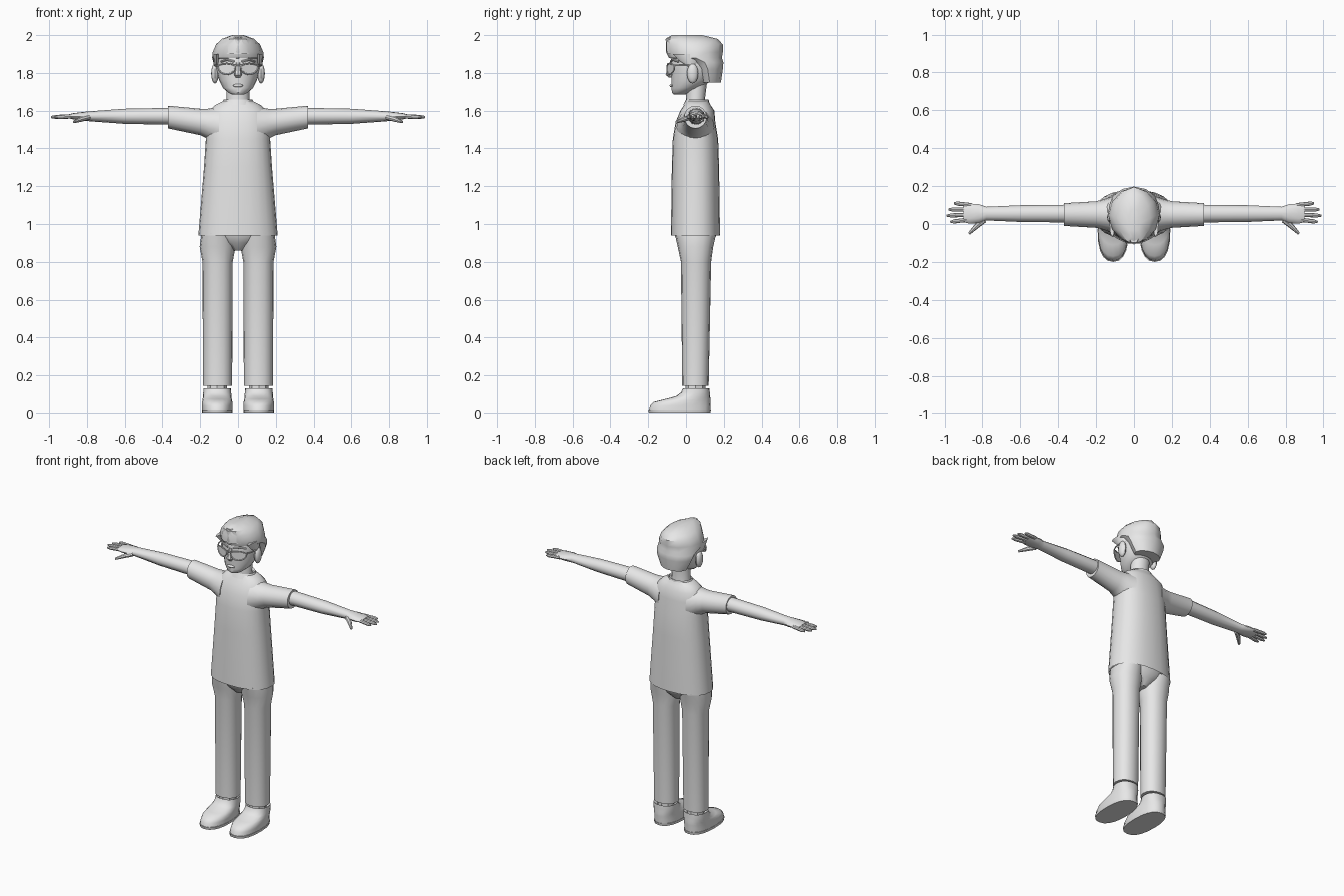
import bpy, bmesh
from math import cos, sin, pi, radians, copysign
from mathutils import Vector

if "Cube" in bpy.data.objects:
    bpy.data.objects.remove(bpy.data.objects["Cube"])

tone = (.8, .8, .8, 1)
grey = bpy.data.materials.new("plain_grey")
grey.use_nodes = True
grey.diffuse_color = tone
grey.node_tree.nodes["Principled BSDF"].inputs["Base Color"].default_value = tone


def finish(name, bm, mirror):
    """Turn the bmesh into a smooth-shaded object, mirrored across x when paired."""
    bmesh.ops.recalc_face_normals(bm, faces=bm.faces)
    mesh = bpy.data.meshes.new(name)
    bm.to_mesh(mesh)
    bm.free()
    mesh.shade_smooth()
    mesh.set_sharp_from_angle(angle=radians(40))
    mesh.materials.append(grey)
    obj = bpy.data.objects.new(name, mesh)
    bpy.context.collection.objects.link(obj)
    if mirror:
        obj.modifiers.new("Mirror", "MIRROR").use_mirror_merge = False


def loft(name, rings, side=0, along_x=False, sides=16, power=2, mirror=False,
         open_start=False, open_end=False):
    """Skin rounded rings: upright (z, y, radius x, radius y) at x = side,
    or lying along x (x, z, radius y, radius z) at y = side."""
    bm = bmesh.new()
    loops = []
    for position, centre, radius_a, radius_b in rings:
        loop = []
        for i in range(sides):
            angle = 2 * pi * i / sides
            c, s = cos(angle), sin(angle)
            a = side + radius_a * copysign(abs(c) ** (2 / power), c)
            b = centre + radius_b * copysign(abs(s) ** (2 / power), s)
            point = (position, a, b) if along_x else (a, b, position)
            loop.append(bm.verts.new(point))
        loops.append(loop)
    for lower, upper in zip(loops, loops[1:]):
        for i in range(sides):
            bm.faces.new((lower[i - 1], lower[i], upper[i], upper[i - 1]))
    if not open_start:
        bm.faces.new(loops[0])
    if not open_end:
        bm.faces.new(loops[-1])
    finish(name, bm, mirror)


def rod(name, points, radius=.004, tip_scale=1, cyclic=False, mirror=False):
    """Round bar through the points, its last point scaled for a tapered tip."""
    curve = bpy.data.curves.new(name, "CURVE")
    curve.dimensions = "3D"
    curve.bevel_depth = radius
    curve.bevel_resolution = 2
    curve.use_fill_caps = True
    spline = curve.splines.new("POLY")
    spline.points.add(len(points) - 1)
    for target, location in zip(spline.points, points):
        target.co = (*location, 1)
    spline.points[-1].radius = tip_scale
    spline.use_cyclic_u = cyclic
    path = bpy.data.objects.new(name + "_path", curve)
    bm = bmesh.new()
    bm.from_mesh(bpy.data.meshes.new_from_object(path))
    bpy.data.objects.remove(path)
    finish(name, bm, mirror)


def ball(name, centre, size, mirror=False):
    bm = bmesh.new()
    bmesh.ops.create_uvsphere(bm, u_segments=12, v_segments=8, radius=1)
    bmesh.ops.scale(bm, vec=size, verts=bm.verts)
    bmesh.ops.translate(bm, vec=centre, verts=bm.verts)
    finish(name, bm, mirror)


# Shirt: long flared body, short sleeves and a rolled neckline
loft("shirt", [(.94, .05, .21, .13), (1.3, .05, .18, .125), (1.45, .05, .17, .12),
               (1.54, .05, .17, .105), (1.6, .06, .15, .09), (1.63, .06, .12, .07),
               (1.65, .06, .08, .06)],
     sides=24, power=2.3, open_start=True)
loft("sleeve", [(.1, 1.51, .1, .11), (.16, 1.53, .08, .08),
                (.2, 1.54, .07, .07), (.37, 1.566, .06, .06)],
     side=.05, along_x=True, mirror=True)
loft("collar", [(1.63, .055, .09, .07), (1.66, .06, .075, .06), (1.65, .06, .07, .05)],
     open_start=True, open_end=True)

# Arms run through the wrist into a flat palm
loft("arm_and_palm", [(.34, 1.57, .047, .045), (.6, 1.57, .044, .04), (.78, 1.57, .036, .027),
                      (.82, 1.57, .05, .023), (.87, 1.57, .053, .017), (.9, 1.57, .045, .01)],
     side=.055, along_x=True, sides=12, mirror=True)

# Fingers fan out from the palm
reaches = {"little": .95, "ring": .98, "middle": .99, "index": .97}
for i, (label, reach) in enumerate(reaches.items()):
    base = Vector((.86, .1 - i * .025, 1.57))
    tip = Vector((reach, .11 - i * .033, 1.566))
    rod(label + "_finger", [base, base.lerp(tip, .8), tip],
        radius=.011, tip_scale=.5, mirror=True)
rod("thumb", [(.79, .02, 1.565), (.83, -.01, 1.555), (.87, -.05, 1.54)],
    radius=.014, tip_scale=.5, mirror=True)

# Trousers: a crotch gusset joined by two straight legs
loft("hips", [(.86, .05, .03, .05), (.9, .05, .1, .09), (.94, .05, .17, .11),
              (1, .05, .18, .12)], sides=20)
loft("trouser_leg", [(.145, .05, .077, .07), (.8, .053, .08, .08),
                     (.88, .05, .095, .094), (.95, .05, .085, .11)],
     side=.108, power=2.2, mirror=True)

# Ankles and shoes
rod("ankle", [(.11, .05, .1), (.11, .05, .16)], radius=.052, mirror=True)
loft("shoe_sole", [(0, -.034, .08, .163), (.016, -.034, .082, .166)],
     side=.11, sides=20, power=2.4, mirror=True)
loft("shoe_upper", [(.01, -.034, .08, .163), (.04, -.03, .08, .16), (.06, -.02, .08, .15),
                    (.075, .01, .077, .12), (.09, .037, .075, .09), (.11, .05, .074, .076),
                    (.133, .054, .073, .07), (.12, .054, .05, .05)],
     side=.11, sides=20, power=2.3, mirror=True, open_end=True)

# Neck, head and face
loft("neck", [(1.6, .057, .07, .06), (1.66, .05, .06, .05), (1.78, .06, .06, .055)])
loft("head", [(1.685, -.035, .03, .03), (1.695, -.028, .05, .047), (1.72, 0, .08, .076),
              (1.76, .03, .1, .107), (1.82, .04, .117, .12), (1.9, .04, .115, .12),
              (1.95, .04, .09, .09)], sides=20)
ball("ear", centre=(.122, .035, 1.797), size=(.02, .03, .053), mirror=True)
loft("nose", [(1.775, -.08, .012, .01), (1.79, -.088, .02, .02), (1.855, -.078, .01, .01)],
     sides=8)
ball("lips", centre=(0, -.075, 1.733), size=(.027, .012, .009))
rod("eyebrow", [(.02, -.08, 1.86), (.06, -.07, 1.87), (.09, -.04, 1.86)],
    radius=.006, mirror=True)

# Hair: a cap pointed at brow and crown, side locks and a front tuft
loft("hair_cap", [(1.75, .125, .09, .06), (1.82, .115, .122, .08), (1.855, .1, .13, .098),
                  (1.88, .05, .137, .14), (1.91, .045, .134, .15), (1.95, .045, .117, .15),
                  (1.98, .03, .086, .138), (2, .005, .03, .08)],
     sides=12, power=1.9)
loft("hair_tuft", [(1.9, -.075, .07, .03), (1.95, -.078, .06, .03), (1.99, -.075, .025, .027)],
     sides=6)
loft("hair_side", [(1.83, .03, .01, .015), (1.86, .015, .016, .045), (1.9, 0, .014, .07)],
     side=.115, sides=8, mirror=True)


# Glasses wrapped around the face
def wrap(x, z):
    return x, 3.5 * x * x - .1, z


outline = []
for i in range(16):
    c, s = cos(pi * i / 8), sin(pi * i / 8)
    outline.append(wrap(.06 + .046 * c, 1.832 + s * (.018 if s > 0 else .04)))
rod("glasses_rim", outline, cyclic=True, mirror=True)
lens = bmesh.new()
lens.faces.new([lens.verts.new(point) for point in outline])
finish("glasses_lens", lens, mirror=True)
rod("glasses_bridge", [wrap(-.016, 1.84), wrap(.016, 1.84)])
rod("glasses_temple", [wrap(.104, 1.84), (.12, -.03, 1.84), (.126, .04, 1.84)], mirror=True)
